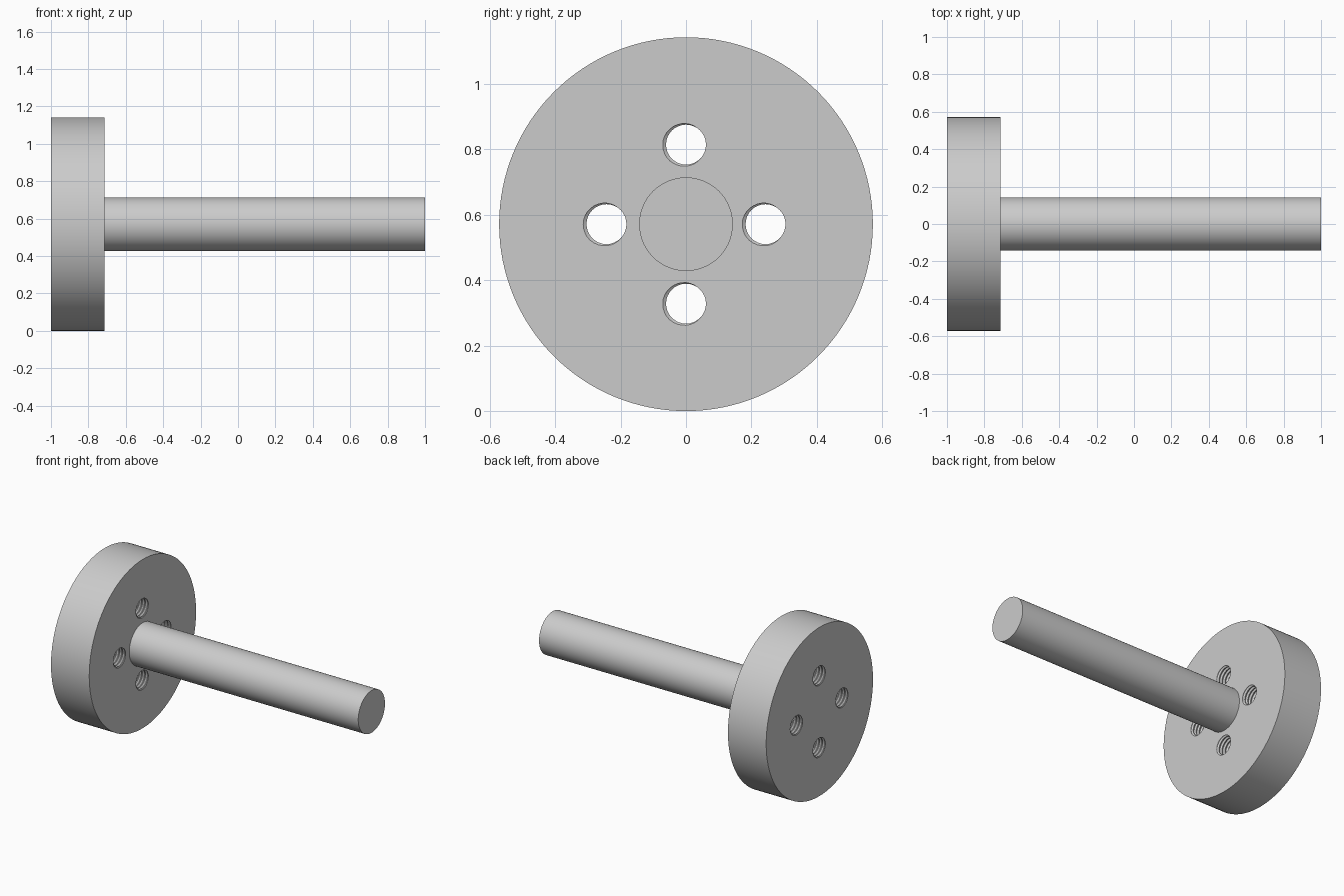
import bpy
import bmesh
from math import cos, sin, pi, radians

cube = bpy.data.objects.get("Cube")
if cube:
    bpy.data.objects.remove(cube, do_unlink=True)

# Main sizes
AXIS_Z = 0.571
BACK, FACE, TIP = -1.0, -0.714, 1.0
FLANGE_R, SHAFT_R = 0.571, 0.143
HOLE_RING = 0.243
MINOR_R, MAJOR_R, PITCH = 0.061, 0.071, 0.0229

metal = bpy.data.materials.new("light grey metal")
metal.use_nodes = True
grey = (0.6, 0.6, 0.6, 1)
metal.diffuse_color = grey
metal.node_tree.nodes["Principled BSDF"].inputs["Base Color"].default_value = grey


def rod(name, x0, x1, radius, sides):
    """Solid cylinder lying along x."""
    bpy.ops.mesh.primitive_cylinder_add(
        vertices=sides, radius=radius, depth=x1 - x0,
        location=((x0 + x1) / 2, 0, AXIS_Z), rotation=(0, pi / 2, 0))
    obj = bpy.context.object
    obj.name = name
    bpy.ops.object.transform_apply(location=True, rotation=True, scale=True)
    obj.data.materials.append(metal)
    return obj


def smooth(obj):
    bpy.ops.object.select_all(action="DESELECT")
    obj.select_set(True)
    bpy.context.view_layer.objects.active = obj
    bpy.ops.object.shade_smooth_by_angle(angle=radians(25))


def add_thread(bm, cy, cz, sides=32):
    """Closed right-handed screw body along x, longer than the flange."""
    # thread section over one pitch: (fraction of pitch, radius)
    section = [(0, MINOR_R), (0.25, MINOR_R), (0.56, MAJOR_R), (0.69, MAJOR_R)]
    m = len(section)
    turns = 17
    # groove meets the front face on the -y side of each hole
    start = FACE - PITCH * (14 + 0.625 + 190 / 360)

    grid = []
    for i in range(sides):
        a = 2 * pi * i / sides
        column = []
        for j in range(turns * m + 1 + (m if i == 0 else 0)):
            frac, r = section[j % m]
            x = start + PITCH * (j // m + frac + i / sides)
            column.append(bm.verts.new((x, cy + r * cos(a), cz + r * sin(a))))
        grid.append(column)

    def vert(i, j):
        return grid[i][j] if i < sides else grid[0][j + m]

    for i in range(sides):
        for j in range(turns * m):
            bm.faces.new((vert(i, j), vert(i + 1, j),
                          vert(i + 1, j + 1), vert(i, j + 1)))
    # close both ends with fans, outside the flange
    for j, step in ((0, -2), (turns * m, 2)):
        rim = [vert(i, j) for i in range(sides + 1)]
        rim += [grid[0][k] for k in range(j + m - 1, j, -1)]
        hub = bm.verts.new((rim[0].co.x + step * PITCH, cy, cz))
        for k, v in enumerate(rim):
            bm.faces.new((v, rim[(k + 1) % len(rim)], hub))


# Flange and shaft
flange = rod("flange", BACK, FACE, FLANGE_R, 128)
shaft = rod("shaft", FACE, TIP, SHAFT_R, 96)

# Four threaded holes
bm = bmesh.new()
for k in range(4):
    a = k * pi / 2
    add_thread(bm, HOLE_RING * cos(a), AXIS_Z + HOLE_RING * sin(a))
bmesh.ops.recalc_face_normals(bm, faces=bm.faces)
mesh = bpy.data.meshes.new("thread_cutter")
bm.to_mesh(mesh)
bm.free()
mesh.materials.append(metal)
cutter = bpy.data.objects.new("thread_cutter", mesh)
cutter.hide_render = True
bpy.context.collection.objects.link(cutter)

cut = flange.modifiers.new("threaded_holes", "BOOLEAN")
cut.operation = "DIFFERENCE"
cut.solver = "EXACT"
cut.object = cutter
bpy.ops.object.select_all(action="DESELECT")
flange.select_set(True)
bpy.context.view_layer.objects.active = flange
bpy.ops.object.modifier_apply(modifier=cut.name)
bpy.data.objects.remove(cutter, do_unlink=True)

smooth(flange)
smooth(shaft)
